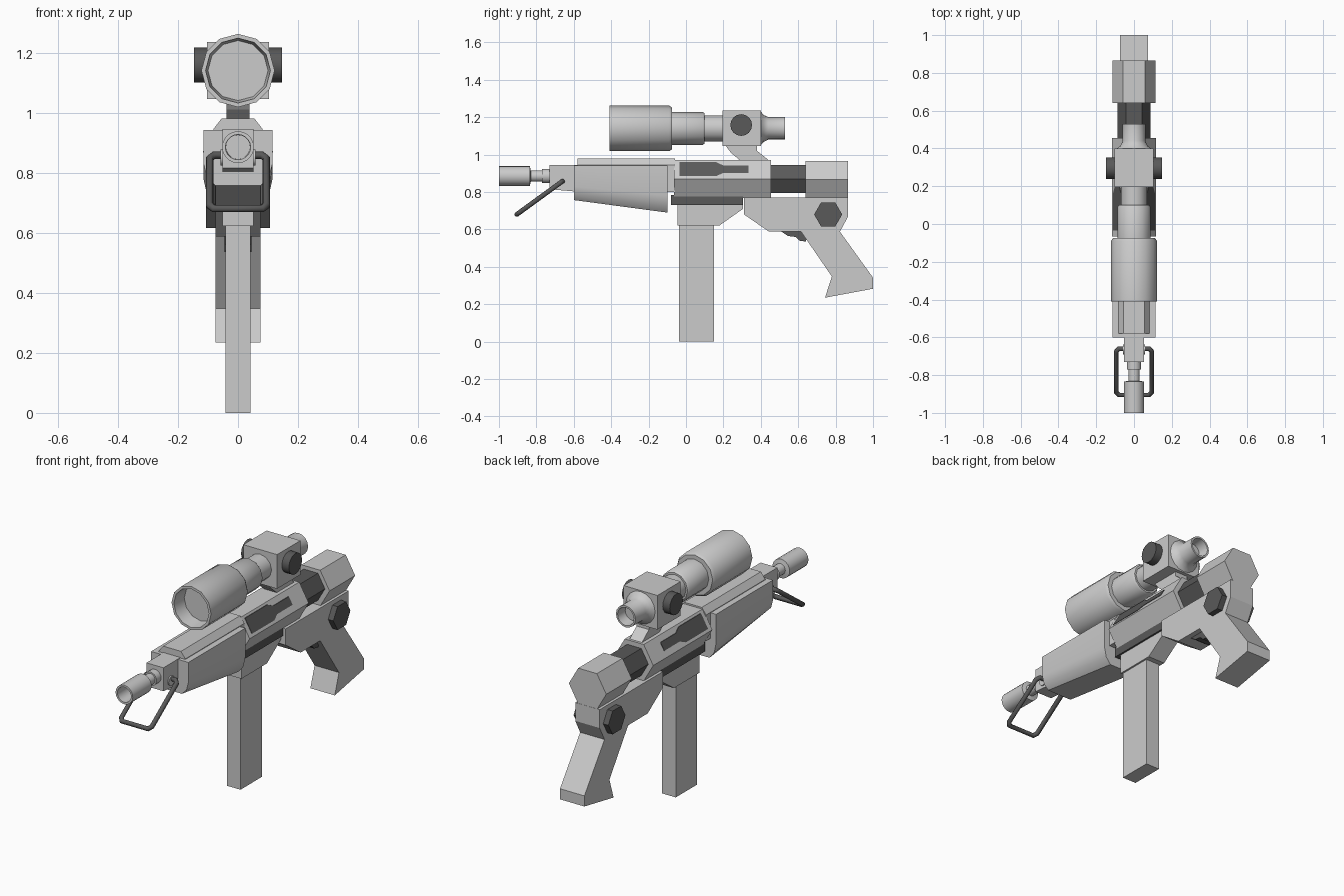
import bpy, bmesh, math
from math import cos, sin, pi, radians

cube = bpy.data.objects.get("Cube")
if cube:
    bpy.data.objects.remove(cube, do_unlink=True)


def material(name, value):
    m = bpy.data.materials.new(name)
    m.use_nodes = True
    color = (value, value, value, 1)
    m.diffuse_color = color
    m.node_tree.nodes["Principled BSDF"].inputs["Base Color"].default_value = color
    return m


GREY = material("light grey", 0.6)
DARK = material("dark grey", 0.1)


def finish(obj, mat, smooth):
    obj.data.materials.append(mat)
    if smooth:
        bpy.ops.object.select_all(action='DESELECT')
        obj.select_set(True)
        bpy.context.view_layer.objects.active = obj
        bpy.ops.object.shade_smooth_by_angle(angle=radians(40))
    return obj


def skin(name, rings, mat, smooth=False):
    """Bridge successive rings of points and cap both ends."""
    bm = bmesh.new()
    loops = [[bm.verts.new(p) for p in ring] for ring in rings]
    n = len(loops[0])
    for a, b in zip(loops, loops[1:]):
        for i in range(n):
            j = (i + 1) % n
            bm.faces.new((a[i], a[j], b[j], b[i]))
    bm.faces.new(loops[0])
    bm.faces.new(loops[-1])
    bmesh.ops.recalc_face_normals(bm, faces=bm.faces)
    me = bpy.data.meshes.new(name)
    bm.to_mesh(me)
    bm.free()
    obj = bpy.data.objects.new(name, me)
    bpy.context.collection.objects.link(obj)
    return finish(obj, mat, smooth)


def slab(name, profile, half, mat):
    """Side profile of (y, z) points, extruded evenly to both sides."""
    return skin(name, [[(x, y, z) for y, z in profile] for x in (-half, half)], mat)


def box(name, half, y0, y1, z0, z1, mat):
    return slab(name, [(y0, z0), (y1, z0), (y1, z1), (y0, z1)], half, mat)


def lathe(name, profile, z, mat, sides, smooth=True):
    """Turn (y, radius) points around a lengthwise axis at height z."""
    angles = [2 * pi * i / sides for i in range(sides)]
    return skin(name, [[(r * cos(a), y, z + r * sin(a)) for a in angles]
                       for y, r in profile], mat, smooth)


def disc(name, x0, x1, y, z, r, sides, mat, smooth=True):
    """Short cylinder lying across the model."""
    angles = [2 * pi * i / sides for i in range(sides)]
    return skin(name, [[(x, y + r * cos(a), z + r * sin(a)) for a in angles]
                       for x in (x0, x1)], mat, smooth)


def mirrored(half):
    return half + [(-x, z) for x, z in reversed(half)]


def loft(name, sections, mat, smooth=False):
    """Join mirrored (x, z) half sections placed at successive y."""
    return skin(name, [[(x, y, z) for x, z in mirrored(half)]
                       for y, half in sections], mat, smooth)


# Barrel and hollow muzzle
lathe("muzzle", [(-0.85, 0.04), (-1, 0.042), (-1, 0.053), (-0.835, 0.053),
                 (-0.83, 0.03), (-0.77, 0.03), (-0.77, 0.038), (-0.72, 0.038)],
      0.885, GREY, 20)
slab("front_block", [(-0.73, 0.815), (-0.73, 0.945), (-0.56, 0.945), (-0.56, 0.8)],
     0.052, GREY)

# Handguard: chamfered core inside a tapering shell
core = [(0.055, 0.98), (0.082, 0.945), (0.082, 0.80)]
loft("handguard_core", [(-0.58, core), (-0.06, core)], GREY)
loft("handguard_shell",
     [(-0.6, [(0.115, 0.942), (0.115, 0.83), (0.103, 0.785), (0.075, 0.757)]),
      (-0.1, [(0.115, 0.942), (0.115, 0.78), (0.103, 0.725), (0.075, 0.69)])],
     GREY, True)

# Folding loop with its pivot
disc("loop_pivot", -0.058, 0.058, -0.665, 0.85, 0.027, 12, GREY)
curve = bpy.data.curves.new("front_loop", 'CURVE')
curve.dimensions = '3D'
curve.bevel_depth = 0.013
curve.bevel_resolution = 2
path = mirrored([(0.08, 0), (0.094, 0.06), (0.094, 0.94), (0.08, 1)])
spline = curve.splines.new('POLY')
spline.points.add(len(path) - 1)
for p, (x, t) in zip(spline.points, path):
    p.co = (x, -0.66 - 0.245 * t, 0.858 - 0.178 * t, 1)
spline.use_cyclic_u = True
loop = bpy.data.objects.new("front_loop", curve)
bpy.context.collection.objects.link(loop)
curve.materials.append(DARK)


# Hexagonal receiver, link and stock
def hexagon(name, y0, y1, z, r, mat):
    lathe(name, [(y0, r), (y1, r)], z, mat, 6, False)


hexagon("receiver", -0.065, 0.455, 0.87, 0.117, GREY)
hexagon("stock_link", 0.44, 0.65, 0.87, 0.087, DARK)
hexagon("stock", 0.64, 0.865, 0.866, 0.115, GREY)

# Dark slot plates lying on the sloped upper faces of the receiver
slot = [(-0.035, 0.885), (-0.035, 0.96), (0.16, 0.96), (0.2, 0.942),
        (0.335, 0.942), (0.335, 0.902), (0.2, 0.902), (0.16, 0.885)]
for side, s in (("left", 1), ("right", -1)):
    skin("slot_" + side,
         [[(s * (0.117 - (z - 0.87) * 0.577 + d), y, z) for y, z in slot]
          for d in (-0.004, 0.003)], DARK)

# Magazine and its well
box("lower_rail", 0.062, -0.08, 0.305, 0.73, 0.785, DARK)
slab("magazine_well", [(-0.045, 0.735), (0.305, 0.735), (0.305, 0.71),
                       (0.18, 0.622), (-0.045, 0.622)], 0.052, GREY)
box("magazine", 0.042, -0.038, 0.15, 0, 0.63, GREY)

# Grip, trigger and hexagonal side caps
slab("grip", [(0.31, 0.77), (0.31, 0.68), (0.444, 0.588), (0.615, 0.588),
              (0.78, 0.348), (0.743, 0.235), (1, 0.283), (1, 0.342),
              (0.823, 0.588), (0.866, 0.668), (0.866, 0.77)], 0.075, GREY)
slab("trigger", [(0.5, 0.595), (0.545, 0.565), (0.585, 0.56), (0.605, 0.54),
                 (0.64, 0.535), (0.66, 0.595)], 0.045, DARK)
for side, s in (("left", 1), ("right", -1)):
    disc("grip_cap_" + side, s * 0.06, s * 0.107, 0.76, 0.68, 0.075, 6, DARK, False)

# Scope with turret block, knobs and mount
SCOPE_Z = 1.14
lathe("scope_front", [(-0.33, 0.1), (-0.41, 0.108), (-0.41, 0.122), (-0.09, 0.122),
                      (-0.075, 0.112), (-0.075, 0.088), (0.09, 0.088), (0.1, 0.08),
                      (0.1, 0.07), (0.21, 0.07)], SCOPE_Z, GREY, 12)
box("scope_block", 0.104, 0.195, 0.4, 1.045, 1.235, GREY)
lathe("scope_eyepiece", [(0.39, 0.09), (0.4, 0.09), (0.415, 0.072), (0.44, 0.06),
                         (0.53, 0.06), (0.53, 0.05), (0.47, 0.045)],
      SCOPE_Z, GREY, 16)
for side, s in (("left", 1), ("right", -1)):
    disc("scope_knob_" + side, s * 0.09, s * 0.147, 0.295, 1.158, 0.058, 16, DARK)
slab("scope_mount", [(0.21, 1.05), (0.24, 1.01), (0.3, 0.96), (0.455, 0.96),
                     (0.38, 1.02), (0.38, 1.05)], 0.038, GREY)
